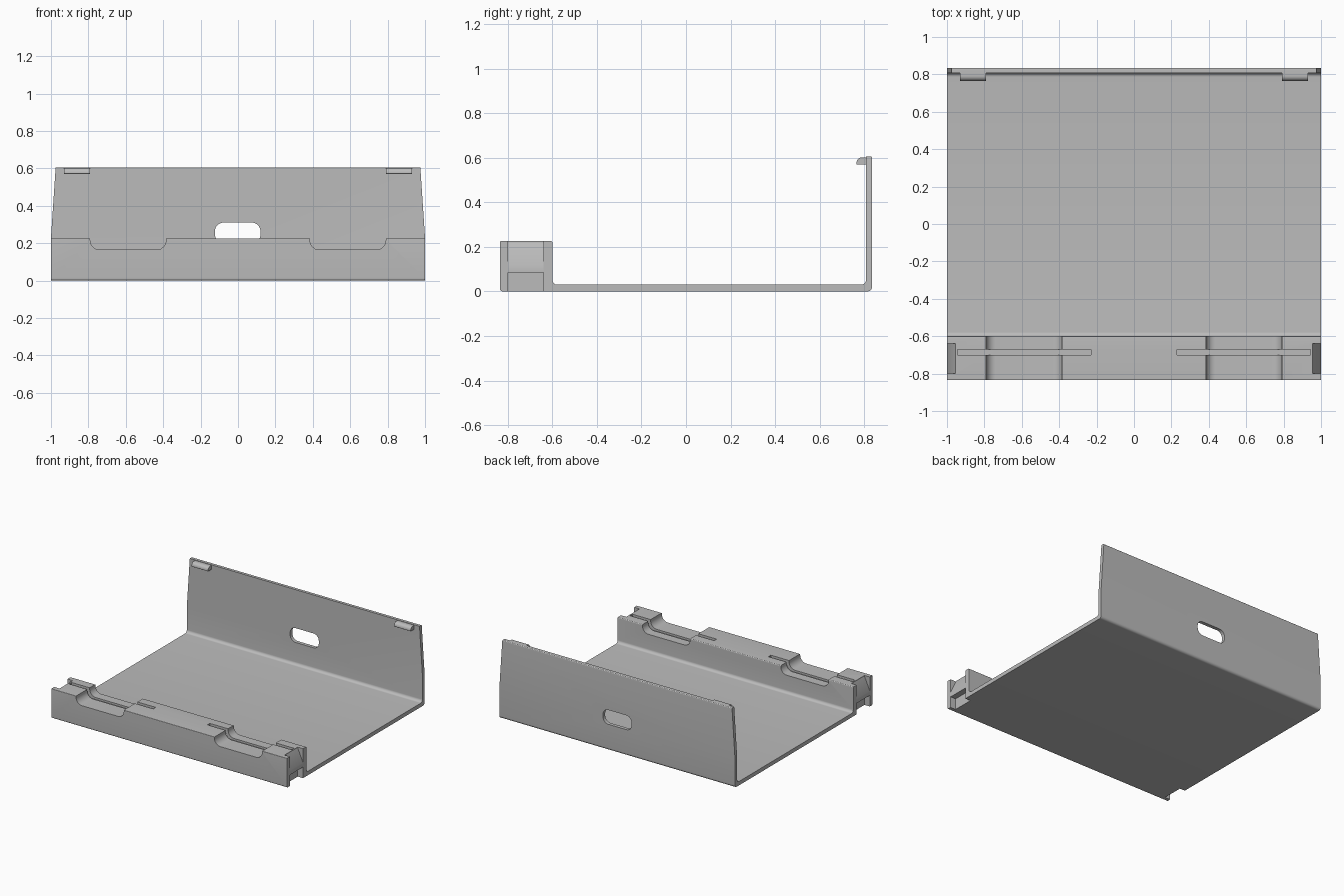
import bpy, bmesh, math
from mathutils import Vector

if "Cube" in bpy.data.objects:
    bpy.data.objects.remove(bpy.data.objects["Cube"], do_unlink=True)

grey = bpy.data.materials.new("plain grey")
grey.use_nodes = True
grey.diffuse_color = (0.5, 0.5, 0.5, 1)
grey.node_tree.nodes["Principled BSDF"].inputs["Base Color"].default_value = (0.5, 0.5, 0.5, 1)


def rounded(corners, steps=6):
    """Outline from (u, v, radius) corners, with each corner filleted."""
    out = []
    for i, (u, v, r) in enumerate(corners):
        p = Vector((u, v))
        if r == 0:
            out.append(p)
            continue
        a = (Vector(corners[i - 1][:2]) - p).normalized()
        b = (Vector(corners[(i + 1) % len(corners)][:2]) - p).normalized()
        half = a.angle(b) / 2
        centre = p + (a + b).normalized() * (r / math.sin(half))
        start = (p + a * (r / math.tan(half)) - centre) / r
        end = (p + b * (r / math.tan(half)) - centre) / r
        for k in range(steps + 1):
            out.append(centre + start.lerp(end, k / steps).normalized() * r)
    return out


def prism(name, corners, axis, lo, hi):
    """Extrude an outline along an axis from lo to hi."""
    place = {"x": lambda p, t: (t, p[0], p[1]),
             "y": lambda p, t: (p[0], t, p[1]),
             "z": lambda p, t: (p[0], p[1], t)}[axis]
    bm = bmesh.new()
    face = bm.faces.new([bm.verts.new(place(p, lo)) for p in rounded(corners)])
    new = bmesh.ops.extrude_face_region(bm, geom=[face])["geom"]
    bmesh.ops.translate(bm, vec=place((0, 0), hi - lo),
                        verts=[e for e in new if isinstance(e, bmesh.types.BMVert)])
    bmesh.ops.recalc_face_normals(bm, faces=bm.faces[:])
    mesh = bpy.data.meshes.new(name)
    bm.to_mesh(mesh)
    bm.free()
    mesh.materials.append(grey)
    obj = bpy.data.objects.new(name, mesh)
    bpy.context.collection.objects.link(obj)
    return obj


def box(u0, u1, v0, v1, r=0):
    return [(u0, v0, r), (u1, v0, r), (u1, v1, r), (u0, v1, r)]


def select(obj):
    bpy.ops.object.select_all(action="DESELECT")
    obj.select_set(True)
    bpy.context.view_layer.objects.active = obj


def cut(target, cutter):
    cutter.hide_render = True
    mod = target.modifiers.new("cut", "BOOLEAN")
    mod.operation = "DIFFERENCE"
    mod.solver = "EXACT"
    mod.object = cutter
    select(target)
    bpy.ops.object.modifier_apply(modifier=mod.name)
    bpy.data.objects.remove(cutter, do_unlink=True)


def flip(corners, s):
    return [(u * s, v, r) for u, v, r in corners]


# Tray: front rail, floor and back wall in one side profile
tray = prism("tray", [
    (-0.835, 0, 0.012), (0.835, 0, 0.02), (0.835, 0.605, 0.006), (0.808, 0.605, 0),
    (0.808, 0.03, 0.022), (-0.6, 0.03, 0.022), (-0.6, 0.226, 0.006), (-0.835, 0.226, 0.004),
], "x", -1, 1)

# Hand hole in the back wall
cut(tray, prism("hole_cutter", box(-0.123, 0.12, 0.2, 0.31, 0.045), "y", 0.7, 0.9))

for s in (-1, 1):
    # Tapered upper ends of the back wall
    cut(tray, prism("taper_cutter", flip(
        [(1, 0.23, 0), (0.975, 0.605, 0), (0.972, 0.65, 0), (1.1, 0.65, 0), (1.1, 0.23, 0)], s),
        "y", 0.7, 0.9))
    # Round-bottomed finger notch in the rail
    cut(tray, prism("notch_cutter", flip(
        [(0.385, 0.3, 0), (0.385, 0.165, 0.05), (0.79, 0.165, 0.05), (0.79, 0.3, 0)], s),
        "y", -0.9, -0.55))
    # Narrow slot along the rail
    cut(tray, prism("slot_cutter", flip(box(0.23, 0.945, -0.7, -0.67), s), "z", 0.15, 0.3))
    # Recess at the rail end
    cut(tray, prism("recess_cutter", flip(box(0.955, 1.1, -0.8, -0.64), s), "z", -0.1, 0.3))

for side, s in (("right", -1), ("left", 1)):
    # Sloped catch inside the end recess
    prism(side + "_end_catch", flip(
        [(0.95, 0.085, 0), (1, 0.085, 0), (1, 0.12, 0), (0.955, 0.22, 0), (0.95, 0.22, 0)], s),
        "y", -0.8, -0.64)
    # Rounded retaining hook at the top of the wall
    prism(side + "_top_hook",
          [(0.812, 0.57, 0), (0.765, 0.57, 0.003), (0.765, 0.602, 0.026), (0.812, 0.602, 0)],
          "x", *sorted((s * 0.79, s * 0.93)))

for obj in [o for o in bpy.context.collection.objects if o.type == "MESH" and grey.name in o.data.materials]:
    select(obj)
    bpy.ops.object.shade_smooth_by_angle(angle=math.radians(30))
